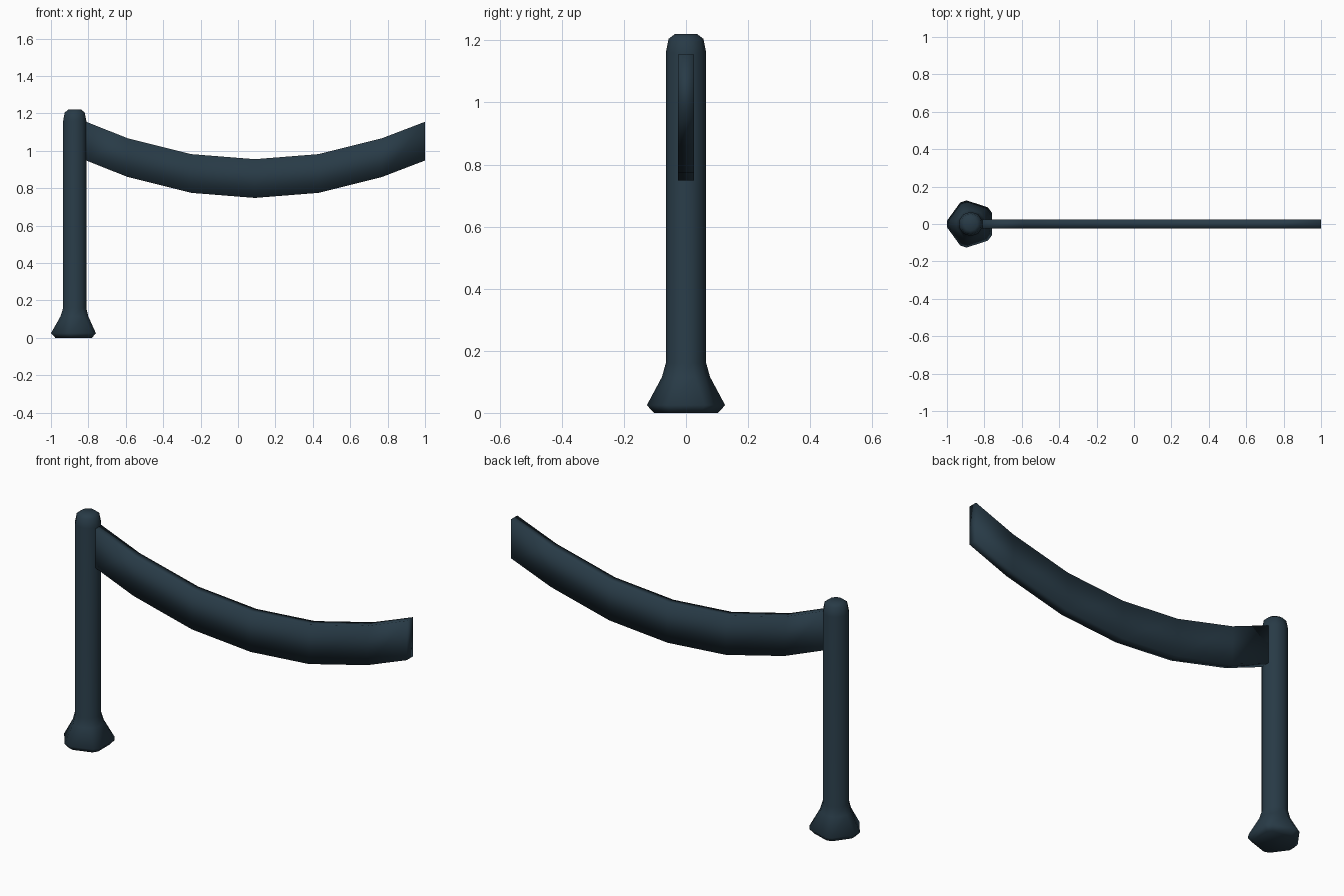
import bpy, bmesh, math

if "Cube" in bpy.data.objects:
    bpy.data.objects.remove(bpy.data.objects["Cube"])

slate = bpy.data.materials.new("dark slate blue")
slate.diffuse_color = (0.021, 0.043, 0.062, 1)
slate.use_nodes = True
slate.node_tree.nodes["Principled BSDF"].inputs["Base Color"].default_value = slate.diffuse_color


def make_object(name, bm):
    bmesh.ops.recalc_face_normals(bm, faces=bm.faces)
    for f in bm.faces:
        f.smooth = True
    me = bpy.data.meshes.new(name)
    bm.to_mesh(me)
    bm.free()
    me.materials.append(slate)
    ob = bpy.data.objects.new(name, me)
    bpy.context.collection.objects.link(ob)
    return ob


# Post: pentagon foot with cut corners, blending into a ten-sided shaft
# (height, radius, half angle of each corner pair; 18 degrees = regular decagon)
POST_X = -0.873
profile = [(0.0, 0.105, 8), (0.025, 0.128, 8), (0.115, 0.078, 14), (0.16, 0.065, 18),
           (1.16, 0.065, 18), (1.205, 0.056, 18), (1.22, 0.036, 18)]
bm = bmesh.new()
rings = []
for z, r, d in profile:
    ring = []
    for k in range(5):
        for s in (-1, 1):
            a = math.radians(180 + 72 * k + s * d)
            ring.append(bm.verts.new((POST_X + r * math.cos(a), r * math.sin(a), z)))
    rings.append(ring)
for lo, hi in zip(rings, rings[1:]):
    for i in range(10):
        j = (i + 1) % 10
        bm.faces.new((lo[i], lo[j], hi[j], hi[i]))
bm.faces.new(rings[0])
bm.faces.new(rings[-1])
make_object("post", bm)

# Sagging belt: rectangular section swept along a shallow curve
path = [(-0.812, 1.155), (-0.59, 1.067), (-0.25, 0.982), (0.09, 0.955),
        (0.43, 0.982), (0.77, 1.067), (1.0, 1.155)]
T, H = 0.025, 0.207
bm = bmesh.new()
rings = [[bm.verts.new(p) for p in ((x, -T, z), (x, T, z), (x, T, z - H), (x, -T, z - H))]
         for x, z in path]
for a, b in zip(rings, rings[1:]):
    for i in range(4):
        j = (i + 1) % 4
        bm.faces.new((a[i], a[j], b[j], b[i]))
bm.faces.new(rings[0])
bm.faces.new(rings[-1])
make_object("belt", bm)
